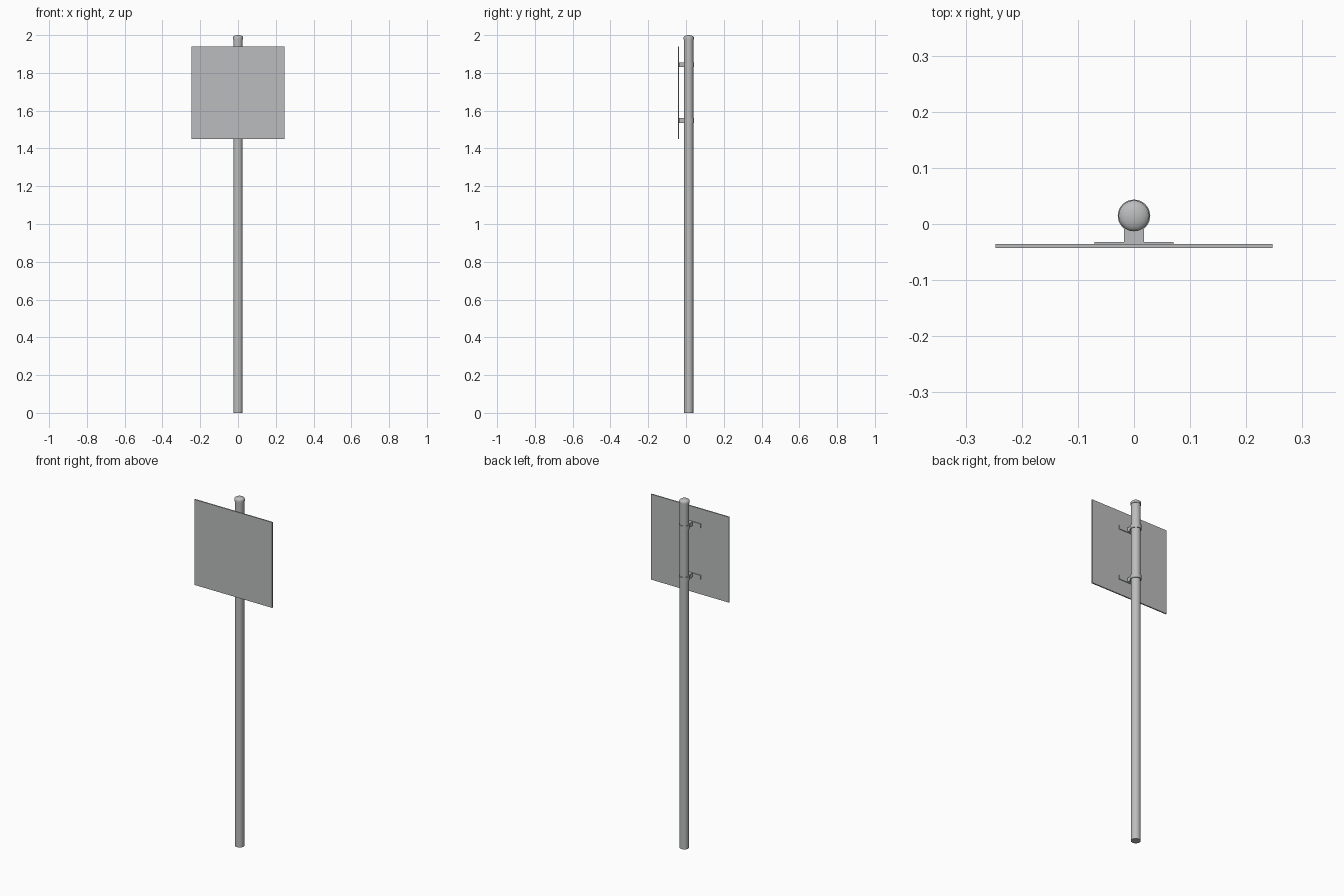
import bpy, bmesh, math

if "Cube" in bpy.data.objects:
    bpy.data.objects.remove(bpy.data.objects["Cube"])

PY = 0.0145  # post centre in y


def material(name, col):
    m = bpy.data.materials.new(name)
    m.diffuse_color = (*col, 1)
    m.use_nodes = True
    m.node_tree.nodes["Principled BSDF"].inputs["Base Color"].default_value = m.diffuse_color
    return m


steel = material("galvanised grey", (0.5, 0.505, 0.51))


def finish(name, bm, smooth=False):
    bmesh.ops.recalc_face_normals(bm, faces=bm.faces)
    me = bpy.data.meshes.new(name)
    bm.to_mesh(me)
    bm.free()
    ob = bpy.data.objects.new(name, me)
    bpy.context.collection.objects.link(ob)
    me.materials.append(steel)
    if smooth:
        bpy.ops.object.select_all(action='DESELECT')
        ob.select_set(True)
        bpy.context.view_layer.objects.active = ob
        bpy.ops.object.shade_smooth_by_angle(angle=math.radians(35))
    return ob


def box(name, x0, x1, y0, y1, z0, z1):
    bm = bmesh.new()
    bmesh.ops.create_cube(bm, size=1)
    for v in bm.verts:
        v.co = ((x0 + x1) / 2 + v.co.x * (x1 - x0),
                (y0 + y1) / 2 + v.co.y * (y1 - y0),
                (z0 + z1) / 2 + v.co.z * (z1 - z0))
    return finish(name, bm)


def lathe(name, profile, closed=False, n=32):
    """Spin an (r, z) profile around the post axis."""
    bm = bmesh.new()
    vs = [bm.verts.new((r, PY, z)) for r, z in profile]
    pairs = list(zip(vs, vs[1:])) + ([(vs[-1], vs[0])] if closed else [])
    edges = [bm.edges.new(p) for p in pairs]
    bmesh.ops.spin(bm, geom=vs + edges, cent=(0, PY, 0), axis=(0, 0, 1),
                   angle=2 * math.pi, steps=n, use_duplicate=False)
    bmesh.ops.remove_doubles(bm, verts=bm.verts, dist=1e-5)
    return finish(name, bm, True)


# Post
lathe("post", [(0, 0), (0.025, 0), (0.025, 1.985), (0, 1.985)])

# Shallow domed cap with a thin rim
dome = [(0.0275 * math.cos(a), 1.987 + 0.013 * math.sin(a))
        for a in (i * math.pi / 12 for i in range(6))]
lathe("post_cap", [(0, 1.977), (0.0275, 1.977)] + dome + [(0, 2.0)])

# Sign panel
box("sign_panel", -0.247, 0.247, -0.043, -0.036, 1.45, 1.94)

# Two clamps: ring, neck and flat mounting flange
for tag, z in (("lower", 1.548), ("upper", 1.843)):
    h = 0.012
    lathe(tag + "_clamp_ring", [(0.0245, z - h), (0.029, z - h),
                                (0.029, z + h), (0.0245, z + h)], closed=True)
    box(tag + "_clamp_neck", -0.0175, 0.0175, -0.034, -0.006, z - h, z + h)
    box(tag + "_clamp_flange", -0.07, 0.07, -0.0362, -0.032, z - h, z + h)
